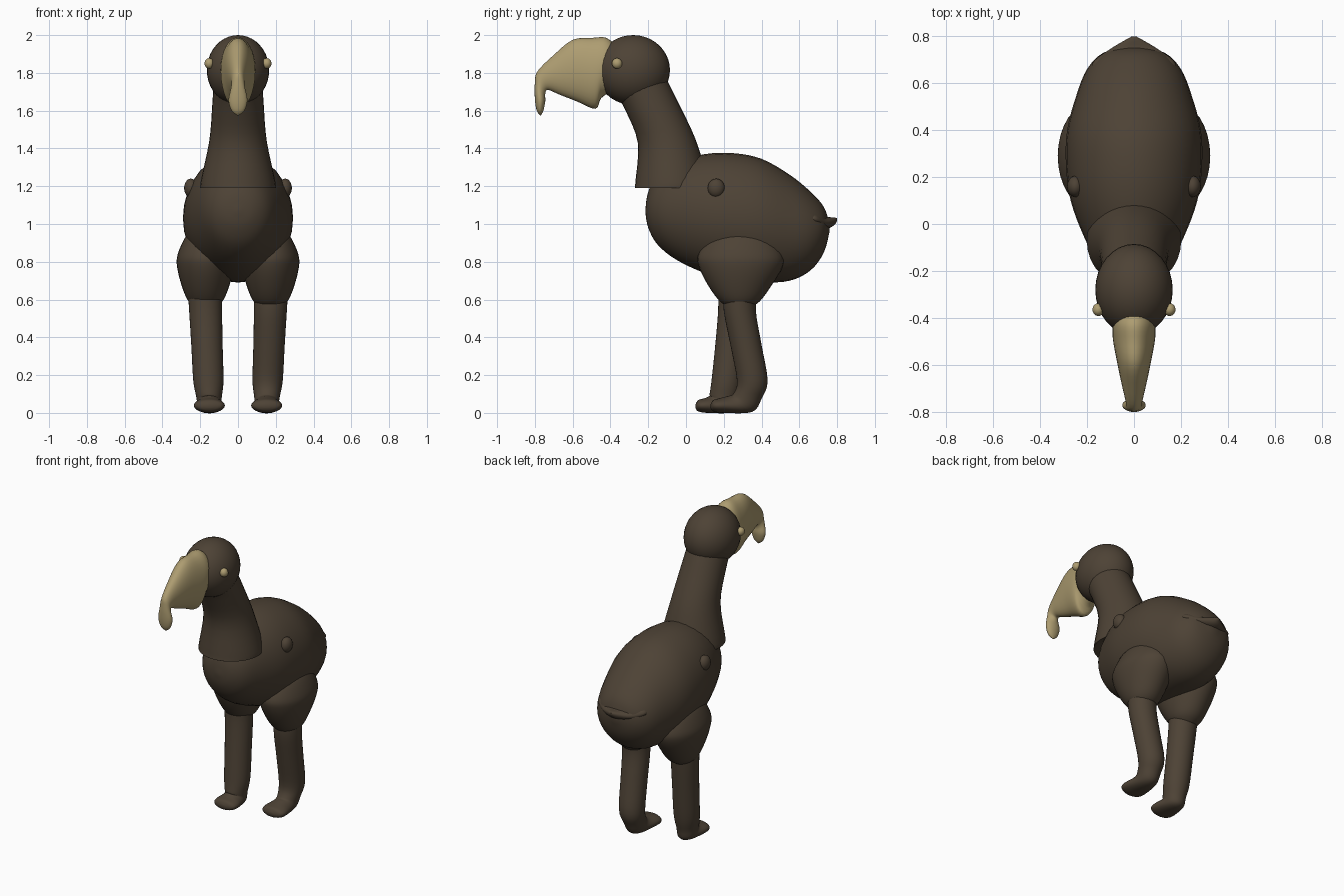
import bpy, bmesh, math
from mathutils import Vector

cube = bpy.data.objects.get("Cube")
if cube:
    bpy.data.objects.remove(cube, do_unlink=True)


def material(name, rgb):
    m = bpy.data.materials.new(name)
    m.use_nodes = True
    m.diffuse_color = (*rgb, 1)
    bsdf = m.node_tree.nodes["Principled BSDF"]
    bsdf.inputs["Base Color"].default_value = (*rgb, 1)
    bsdf.inputs["Roughness"].default_value = 0.8
    return m


BROWN = material("dark brown plumage", (0.075, 0.055, 0.036))
TAN = material("horn tan", (0.42, 0.335, 0.165))


def finish(name, bm, mat):
    bmesh.ops.recalc_face_normals(bm, faces=bm.faces)
    mesh = bpy.data.meshes.new(name)
    bm.to_mesh(mesh)
    bm.free()
    mesh.materials.append(mat)
    obj = bpy.data.objects.new(name, mesh)
    bpy.context.collection.objects.link(obj)
    bpy.ops.object.select_all(action='DESELECT')
    obj.select_set(True)
    bpy.context.view_layer.objects.active = obj
    bpy.ops.object.shade_smooth_by_angle(angle=math.radians(50))
    return obj


def spline(rows, steps=4):
    """Smooth interpolation through rows of numbers."""
    rows = [Vector(r) for r in rows]
    pts = [rows[0]] + rows + [rows[-1]]
    out = []
    for a, b, c, d in zip(pts, pts[1:], pts[2:], pts[3:]):
        for i in range(steps):
            t = i / steps
            out.append(0.5 * (2 * b + (c - a) * t + (2 * a - 5 * b + 4 * c - d) * t**2
                              + (3 * b - a - 3 * c + d) * t**3))
    return out + [rows[-1]]


def loft(name, rows, mat, centre=lambda z: 0, sides=32):
    """Skin ellipses; each row is one end (y, z), the other end (y, z), half width."""
    bm = bmesh.new()
    rings = []
    for y1, z1, y2, z2, w in spline(rows):
        ring = []
        for i in range(sides):
            t = 2 * math.pi * i / sides
            c = math.cos(t) / 2
            z = (z1 + z2) / 2 + (z1 - z2) * c
            x = centre((z1 + z2) / 2) + w * math.sin(t)
            ring.append(bm.verts.new((x, (y1 + y2) / 2 + (y1 - y2) * c, z)))
        rings.append(ring)
    for a, b in zip(rings, rings[1:]):
        for i in range(sides):
            j = (i + 1) % sides
            bm.faces.new((a[i], a[j], b[j], b[i]))
    bm.faces.new(rings[0])
    bm.faces.new(rings[-1])
    return finish(name, bm, mat)


def ellipsoid(name, loc, radii, mat):
    bm = bmesh.new()
    bmesh.ops.create_uvsphere(bm, u_segments=32, v_segments=20, radius=1)
    bmesh.ops.scale(bm, vec=radii, verts=bm.verts)
    bmesh.ops.translate(bm, vec=loc, verts=bm.verts)
    return finish(name, bm, mat)


# Egg-shaped trunk, front to back
loft("body", [
    (-.215, 1.08, -.215, 1.06, .01), (-.2, 1.17, -.2, .98, .09),
    (-.15, 1.26, -.15, .89, .16), (-.05, 1.33, -.05, .81, .215),
    (.1, 1.37, .1, .74, .27), (.25, 1.375, .25, .7, .29),
    (.4, 1.345, .4, .69, .285), (.55, 1.26, .55, .7, .245),
    (.66, 1.17, .66, .755, .2), (.73, 1.09, .73, .85, .13),
    (.76, 1.0, .76, .96, .02)], BROWN)

# Flat pointed tail flap
loft("tail", [
    (.6, 1.08, .6, .97, .15), (.68, 1.075, .68, .98, .18),
    (.74, 1.04, .74, .975, .11), (.785, 1.035, .78, .99, .04),
    (.8, 1.03, .8, 1.015, .008)], BROWN)

# Neck with flared hem, then the head
loft("neck", [
    (-.2, 1.21, .08, 1.21, .13), (-.265, 1.19, .11, 1.19, .19),
    (-.268, 1.22, .12, 1.22, .198), (-.255, 1.43, .05, 1.45, .152),
    (-.325, 1.61, -.05, 1.66, .136), (-.38, 1.7, -.11, 1.78, .13)], BROWN)
ellipsoid("head", (0, -.28, 1.815), (.165, .195, .185), BROWN)

# Deep hooked beak ending in a rounded tip
loft("beak", [
    (-.36, 1.93, -.4, 1.7, .08), (-.42, 1.985, -.45, 1.665, .09),
    (-.5, 1.985, -.48, 1.61, .09), (-.6, 1.975, -.58, 1.65, .072),
    (-.7, 1.895, -.67, 1.685, .052), (-.785, 1.81, -.73, 1.71, .035),
    (-.8, 1.75, -.745, 1.69, .037), (-.8, 1.66, -.745, 1.65, .05),
    (-.79, 1.6, -.755, 1.6, .034), (-.772, 1.575, -.768, 1.575, .004)], TAN)

THIGH = [
    (.25, .985, .33, .985, .03), (.13, .94, .45, .94, .1),
    (.065, .84, .515, .84, .147), (.07, .77, .51, .77, .15),
    (.12, .67, .45, .67, .125), (.18, .59, .39, .59, .09),
    (.24, .55, .33, .55, .04)]
LEG = [
    (.2, .66, .38, .66, .09), (.2, .54, .37, .54, .087),
    (.235, .36, .4, .36, .083), (.27, .17, .432, .17, .08),
    (.25, .1, .4, .075, .068), (.225, .09, .35, .005, .066),
    (.18, .078, .2, 0, .082), (.145, .068, .145, .008, .07),
    (.13, .045, .13, .025, .02)]
STRIDE = [-.03, -.03, -.08, -.135, -.125, -.1, -.08, -.08, -.08]

# Paired parts; the right leg stands a step ahead
for side, s in (("left", 1), ("right", -1)):
    loft(side + "_thigh", THIGH, BROWN, lambda z: s * .172)
    shifts = STRIDE if s < 0 else [0] * len(LEG)
    leg = [(a + d, b, c + d, e, w) for (a, b, c, e, w), d in zip(LEG, shifts)]
    loft(side + "_leg_and_foot", leg, BROWN, lambda z: s * (.15 + .04 * z))
    ellipsoid(side + "_wing_stub", (s * .25, .16, 1.19), (.035, .045, .05), BROWN)
    ellipsoid(side + "_eye", (s * .152, -.365, 1.85), (.025, .027, .028), TAN)
